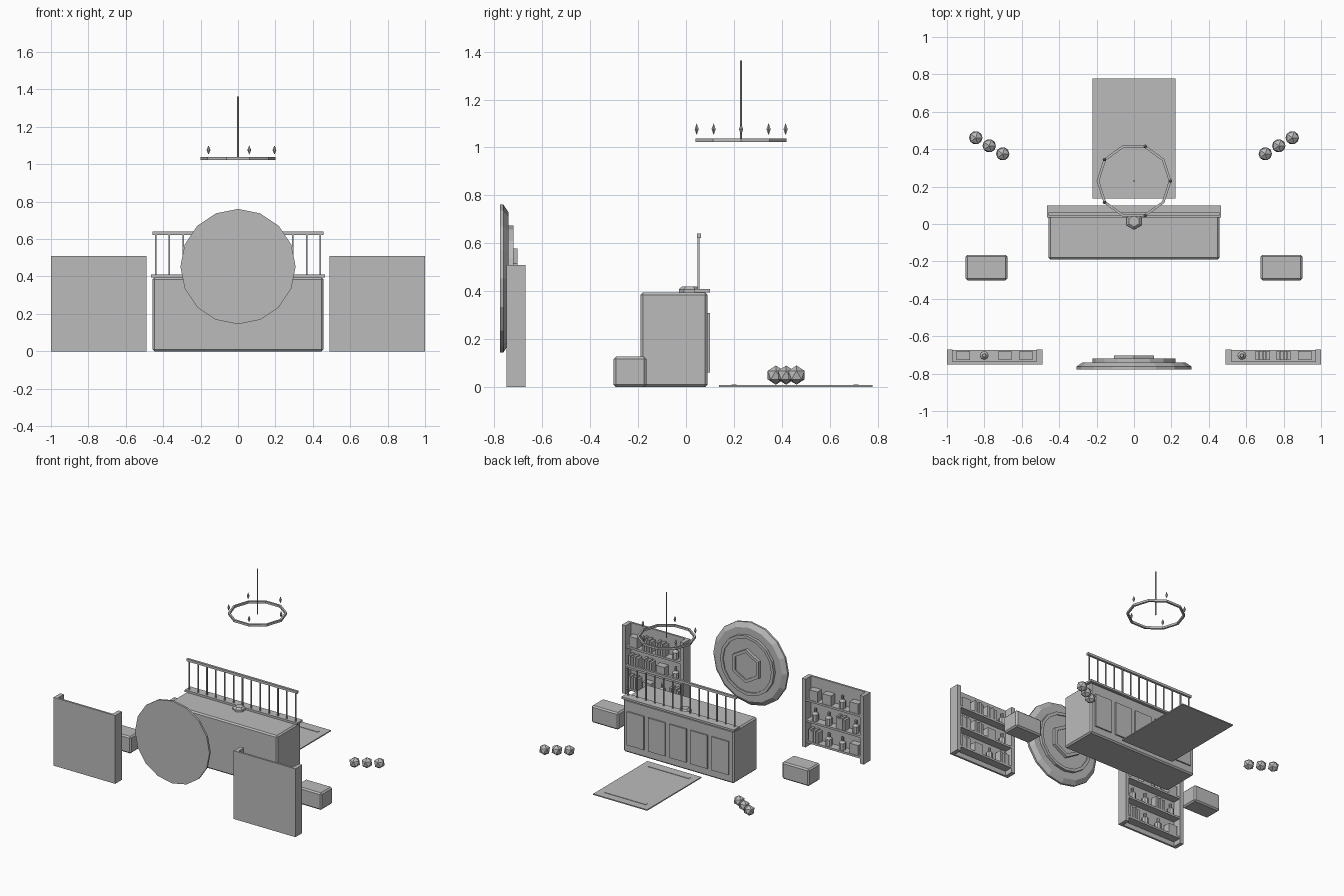
import bpy, bmesh, math
from mathutils import Matrix, Vector

old = bpy.data.objects.get("Cube")
if old:
    bpy.data.objects.remove(old, do_unlink=True)

grey = bpy.data.materials.new("plain_grey")
grey.use_nodes = True
grey.diffuse_color = (0.5, 0.5, 0.5, 1)
grey.node_tree.nodes["Principled BSDF"].inputs["Base Color"].default_value = (0.5, 0.5, 0.5, 1)


def finish(name, bm):
    bmesh.ops.recalc_face_normals(bm, faces=bm.faces)
    mesh = bpy.data.meshes.new(name)
    bm.to_mesh(mesh)
    bm.free()
    mesh.materials.append(grey)
    obj = bpy.data.objects.new(name, mesh)
    bpy.context.collection.objects.link(obj)
    return obj


def add_box(bm, x, y, z):
    """Add a box given (low, high) along each axis."""
    size = [b - a for a, b in (x, y, z)]
    mid = [(a + b) / 2 for a, b in (x, y, z)]
    bmesh.ops.create_cube(bm, size=1, matrix=Matrix.Translation(mid) @ Matrix.Diagonal((*size, 1)))


def box(name, x, y, z, bevel=0):
    bm = bmesh.new()
    add_box(bm, x, y, z)
    obj = finish(name, bm)
    if bevel:
        mod = obj.modifiers.new("bevel", 'BEVEL')
        mod.width = bevel
        mod.segments = 1
    return obj


def lathe(bm, profile, sides, centre, turn=0, rot=Matrix(), closed=False):
    """Revolve (radius, height) points into a flat-sided solid."""
    place = Matrix.Translation(centre) @ rot
    rings = []
    for r, h in profile:
        angles = [turn + math.tau * i / sides for i in range(sides)]
        rings.append([bm.verts.new(place @ Vector((r * math.cos(a), r * math.sin(a), h))) for a in angles])
    pairs = list(zip(rings, rings[1:]))
    if closed:
        pairs.append((rings[-1], rings[0]))
    else:
        bm.faces.new(rings[0])
        bm.faces.new(rings[-1])
    for low, high in pairs:
        for i in range(sides):
            j = (i + 1) % sides
            bm.faces.new((low[i], low[j], high[j], high[i]))


def turned(name, *args, **kw):
    bm = bmesh.new()
    lathe(bm, *args, **kw)
    return finish(name, bm)


# Counter with raised back panels
box("counter", (-0.457, 0.457), (-0.19, 0.09), (0, 0.395), 0.01)
for i in range(5):
    x = (i - 2) * 0.175
    box("counter_panel", (x - 0.07, x + 0.07), (0.085, 0.1), (0.06, 0.31))

# Ledge, railing and service bell
box("counter_ledge", (-0.465, 0.465), (0.035, 0.1), (0.395, 0.41))
box("top_rail", (-0.457, 0.457), (0.045, 0.062), (0.622, 0.64))
bm = bmesh.new()
for i in range(13):
    x = (i - 6) * 0.0733
    add_box(bm, (x - 0.004, x + 0.004), (0.049, 0.057), (0.405, 0.63))
finish("rail_posts", bm)
turned("counter_bell", [(0.045, 0), (0.045, 0.013), (0.03, 0.025)], 6, (0, 0.015, 0.395), math.pi / 6)

# Round door with stepped rings and a hexagonal hub, facing the back
back = Matrix.Rotation(-math.pi / 2, 4, 'X')
door = (0, -0.777, 0.453)
turned("round_door", [(0.308, 0), (0.308, 0.015), (0.275, 0.037)], 16, door, rot=back)
turned("door_ring", [(0.222, 0.03), (0.222, 0.058), (0.2, 0.058), (0.2, 0.05)], 16, door, rot=back)
turned("door_hub", [(0.125, 0.045), (0.125, 0.073), (0.1, 0.073), (0.1, 0.065)], 6, door, math.pi / 6, back)


# Shelf units open to the back, with boxes, books and bottles
def shelf_item(bm, kind, x, z):
    y = -0.703
    if kind == "X":
        add_box(bm, (x - 0.035, x + 0.035), (y - 0.025, y + 0.025), (z, z + 0.075))
    elif kind == "K":
        for k in range(4):
            left = x - 0.04 + k * 0.02
            add_box(bm, (left, left + 0.017), (y - 0.025, y + 0.025), (z, z + 0.08 + 0.01 * (k % 2)))
    else:
        lathe(bm, [(0.024, 0), (0.024, 0.05), (0.01, 0.065), (0.01, 0.09)], 8, (x, y, z))


stock = {-1: ("XXBX", "BBKB", "KBBX"), 1: ("XKKB", "KKXB", "KXBK")}
for side, rows in stock.items():
    mid = side * 0.745
    lo, hi = mid - 0.255, mid + 0.255
    bm = bmesh.new()
    add_box(bm, (lo, hi), (-0.75, -0.735), (0, 0.51))
    for a in (lo, hi - 0.03):
        add_box(bm, (a, a + 0.03), (-0.75, -0.67), (0, 0.51))
    items = bmesh.new()
    for row, kinds in enumerate(rows):
        z = 0.36 - row * 0.155
        add_box(bm, (lo + 0.02, hi - 0.02), (-0.74, -0.674), (z - 0.015, z))
        for col, kind in enumerate(kinds):
            shelf_item(items, kind, mid + 0.168 - col * 0.112, z)
    finish("shelf_unit", bm)
    finish("shelf_goods", items)

# Benches and faceted balls on both sides
for side in (-1, 1):
    ends = sorted((side * 0.677, side * 0.9))
    box("bench", ends, (-0.302, -0.165), (0, 0.127), 0.01)
    for i in range(3):
        bm = bmesh.new()
        spot = (side * (0.702 + 0.072 * i), 0.375 + 0.043 * i, 0.05)
        bmesh.ops.create_icosphere(bm, subdivisions=1, radius=0.04, matrix=Matrix.Translation(spot))
        finish("faceted_ball", bm)

# Rug with a stripe at each end
box("rug", (-0.223, 0.223), (0.137, 0.778), (0, 0.008))
for y in (0.2, 0.71):
    box("rug_stripe", (-0.17, 0.17), (y - 0.01, y + 0.01), (0.005, 0.011))

# Hanging ring light with five flames
hub = Vector((0, 0.23, 1.03))
turned("light_ring", [(0.2, -0.008), (0.2, 0.008), (0.186, 0.008), (0.186, -0.008)], 10, hub, closed=True)
turned("hanging_rod", [(0.005, -0.005), (0.005, 0.333)], 6, hub)
for i in range(5):
    a = math.tau * i / 5
    spot = hub + Vector((0.195 * math.cos(a), 0.195 * math.sin(a), 0.046))
    turned("flame", [(0.001, -0.023), (0.01, 0), (0.001, 0.023)], 6, spot)
